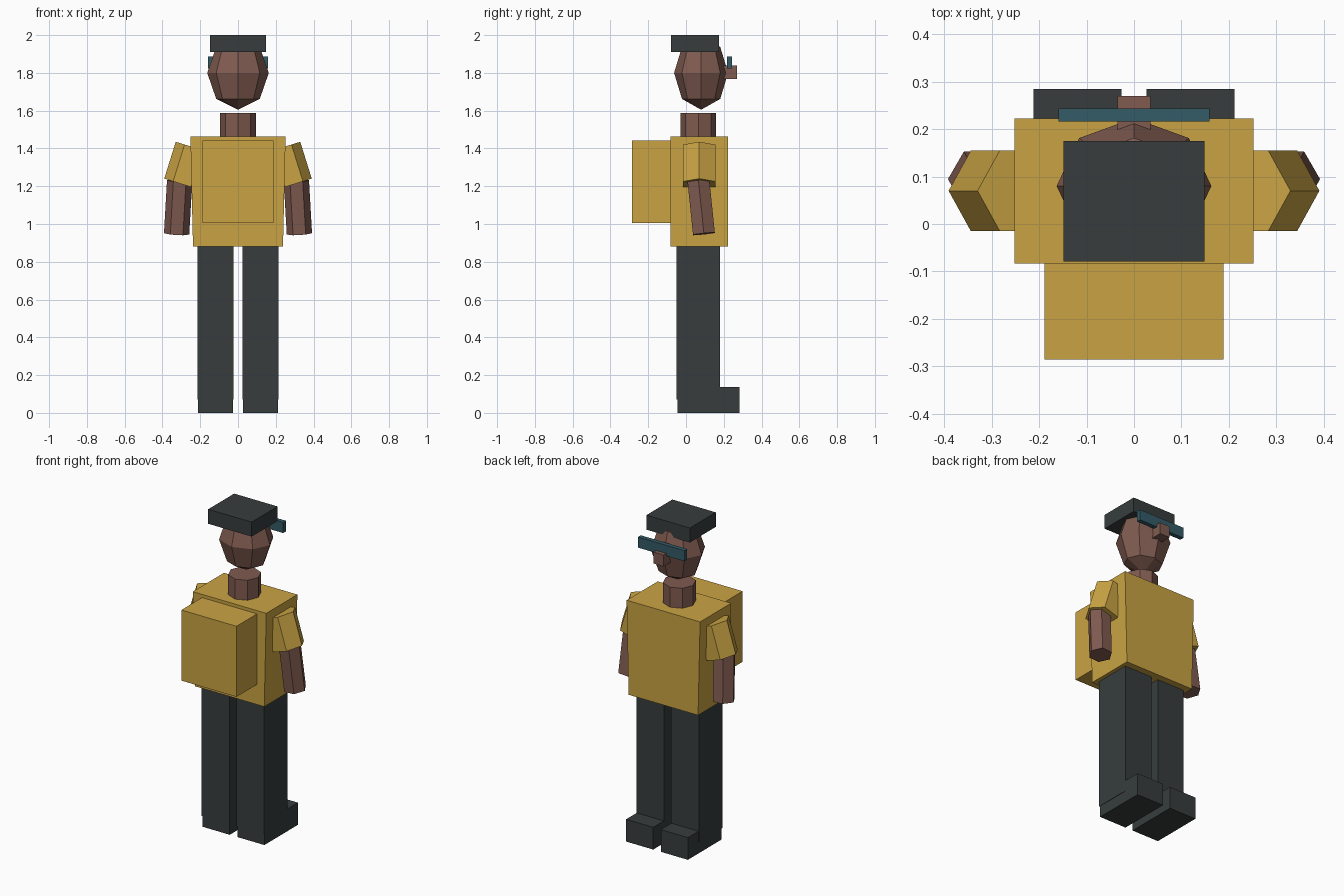
import bpy, bmesh, math
from mathutils import Vector

if "Cube" in bpy.data.objects:
    bpy.data.objects.remove(bpy.data.objects["Cube"])


def material(name, rgb):
    m = bpy.data.materials.new(name)
    m.diffuse_color = (*rgb, 1)
    m.use_nodes = True
    m.node_tree.nodes["Principled BSDF"].inputs["Base Color"].default_value = m.diffuse_color
    return m


YELLOW = material("mustard_cloth", (0.59, 0.37, 0.058))
DARK = material("charcoal_cloth", (0.038, 0.046, 0.046))
SKIN = material("brown_skin", (0.215, 0.105, 0.08))
TEAL = material("teal_lens", (0.034, 0.105, 0.135))


def finish(name, bm, mat):
    bmesh.ops.recalc_face_normals(bm, faces=bm.faces)
    mesh = bpy.data.meshes.new(name)
    bm.to_mesh(mesh)
    bm.free()
    mesh.materials.append(mat)
    obj = bpy.data.objects.new(name, mesh)
    bpy.context.collection.objects.link(obj)
    return obj


def box(name, x, y, z, mat, bottom_scale=1.0):
    """Box from (min, max) ranges, optionally narrower in x at the bottom."""
    bm = bmesh.new()
    bmesh.ops.create_cube(bm, size=1)
    for v in bm.verts:
        k = bottom_scale if v.co.z < 0 else 1
        v.co = Vector(((x[0] + x[1]) / 2 + v.co.x * (x[1] - x[0]) * k,
                       (y[0] + y[1]) / 2 + v.co.y * (y[1] - y[0]),
                       (z[0] + z[1]) / 2 + v.co.z * (z[1] - z[0])))
    return finish(name, bm, mat)


def prism(name, start, end, radius, sides, mat):
    """Regular prism between two points, with one corner turned towards x."""
    a, b = Vector(start), Vector(end)
    axis = (b - a).normalized()
    u = (Vector((1, 0, 0)) - axis * axis.x).normalized()
    w = axis.cross(u)
    bm = bmesh.new()
    rings = []
    for p in (a, b):
        ring = []
        for i in range(sides):
            t = math.tau * i / sides
            ring.append(bm.verts.new(p + radius * (u * math.cos(t) + w * math.sin(t))))
        bm.faces.new(ring)
        rings.append(ring)
    for i in range(sides):
        j = (i + 1) % sides
        bm.faces.new((rings[0][i], rings[0][j], rings[1][j], rings[1][i]))
    return finish(name, bm, mat)


# Torso and backpack
box("torso", (-0.252, 0.252), (-0.083, 0.222), (0.88, 1.463), YELLOW, 0.945)
box("backpack", (-0.189, 0.189), (-0.285, -0.07), (1.005, 1.443), YELLOW)

# Neck and low-poly head
prism("neck", (0, 0.065, 1.42), (0, 0.065, 1.587), 0.094, 8, SKIN)
bm = bmesh.new()
bmesh.ops.create_uvsphere(bm, u_segments=8, v_segments=4, radius=1)
for v in bm.verts:
    v.co = Vector((v.co.x * 0.163, 0.08 + v.co.y * 0.143, 1.8 + v.co.z * 0.195))
finish("head", bm, SKIN)

# Hat, glasses and nose
box("hat", (-0.149, 0.149), (-0.079, 0.175), (1.91, 2.0), DARK)
box("glasses", (-0.159, 0.159), (0.216, 0.243), (1.822, 1.888), TEAL)
box("nose", (-0.035, 0.035), (0.19, 0.27), (1.767, 1.838), SKIN)

# Arms and legs on both sides
for side, s in (("left", -1), ("right", 1)):
    prism(side + "_sleeve", (s * 0.236, 0.07, 1.406), (s * 0.297, 0.07, 1.211),
          0.098, 6, YELLOW)
    prism(side + "_forearm", (s * 0.309, 0.066, 1.228), (s * 0.325, 0.095, 0.948),
          0.067, 6, SKIN)
    leg = sorted((s * 0.024, s * 0.214))
    shoe = sorted((s * 0.026, s * 0.212))
    box(side + "_leg", leg, (-0.05, 0.18), (0.07, 0.88), DARK)
    box(side + "_shoe", shoe, (-0.044, 0.284), (0, 0.138), DARK)
